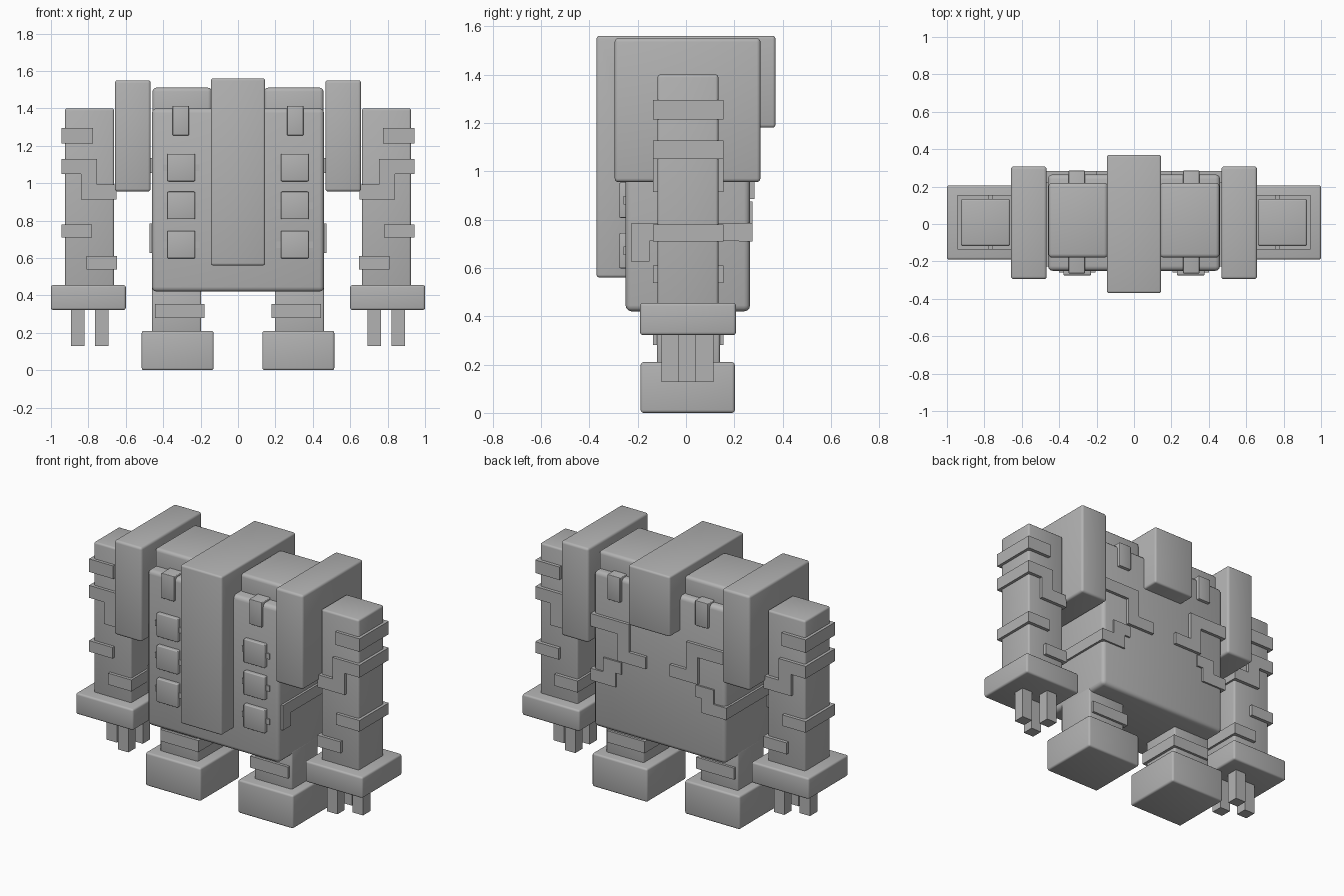
import bpy, bmesh, math
from mathutils import Vector

if "Cube" in bpy.data.objects:
    bpy.data.objects.remove(bpy.data.objects["Cube"])

stone = bpy.data.materials.new("stone_grey")
stone.diffuse_color = (0.45, 0.45, 0.45, 1)
stone.use_nodes = True
stone.node_tree.nodes["Principled BSDF"].inputs["Base Color"].default_value = stone.diffuse_color


def prism(name, pts, axis, lo, hi, bevel=0.0, mirror=True):
    """Extrude a 2D outline along an axis, bevel it, mirror it across x = 0."""
    def place(p, d):
        c = list(p)
        c.insert(axis, d)
        return Vector(c)
    bm = bmesh.new()
    face = bm.faces.new([bm.verts.new(place(p, lo)) for p in pts])
    new = bmesh.ops.extrude_face_region(bm, geom=[face])["geom"]
    for v in new:
        if isinstance(v, bmesh.types.BMVert):
            v.co[axis] = hi
    bmesh.ops.recalc_face_normals(bm, faces=bm.faces)
    if bevel:
        bmesh.ops.bevel(bm, geom=list(bm.edges), offset=bevel, segments=3,
                        profile=0.5, affect='EDGES')
    bmesh.ops.recalc_face_normals(bm, faces=bm.faces)
    me = bpy.data.meshes.new(name)
    bm.to_mesh(me)
    bm.free()
    me.materials.append(stone)
    ob = bpy.data.objects.new(name, me)
    bpy.context.collection.objects.link(ob)
    bpy.ops.object.select_all(action='DESELECT')
    ob.select_set(True)
    bpy.context.view_layer.objects.active = ob
    bpy.ops.object.shade_smooth_by_angle(angle=math.radians(35))
    if mirror:
        m = ob.modifiers.new("mirror", 'MIRROR')
        m.use_mirror_merge = False
    return ob


def box(name, x, y, z, bevel=0.0, mirror=True):
    pts = [(x[0], z[0]), (x[1], z[0]), (x[1], z[1]), (x[0], z[1])]
    return prism(name, pts, 1, y[0], y[1], bevel, mirror)


# Torso and the tall L-shaped head block running over it
box("torso", (-0.46, 0.46), (-0.25, 0.265), (0.42, 1.40), 0.025, False)
prism("head", [(-0.37, 0.56), (-0.20, 0.56), (-0.20, 1.18), (0.37, 1.18),
               (0.37, 1.56), (-0.37, 1.56)], 0, -0.145, 0.145, 0.012, False)
box("upper_shoulder", (0.14, 0.457), (-0.18, 0.22), (1.30, 1.51), 0.02)
box("shoulder_pad", (0.467, 0.658), (-0.295, 0.308), (0.955, 1.55), 0.015)

# Arms, hands and three fingers
box("arm", (0.662, 0.925), (-0.118, 0.134), (0.44, 1.40), 0.012)
box("hand", (0.60, 1.0), (-0.19, 0.207), (0.322, 0.455), 0.012)
for i, (fx, fy) in enumerate([(0.693, -0.102), (0.693, 0.041), (0.822, -0.031)]):
    box(f"finger_{i + 1}", (fx, fx + 0.072), (fy, fy + 0.072), (0.128, 0.34))

# Legs and feet
box("leg", (0.197, 0.46), (-0.12, 0.14), (0.19, 0.45), 0.01)
box("foot", (0.13, 0.515), (-0.188, 0.202), (0.0, 0.21), 0.012)

# Raised bands around the arms and legs
band_y = (-0.137, 0.155)
box("arm_band_top", (0.775, 0.943), band_y, (1.213, 1.295))
prism("arm_band_step", [(0.65, 0.913), (0.84, 0.913), (0.84, 1.05), (0.943, 1.05),
                        (0.943, 1.128), (0.755, 1.128), (0.755, 0.992),
                        (0.65, 0.992)], 1, *band_y)
box("arm_band_middle", (0.78, 0.943), band_y, (0.71, 0.78))
box("arm_band_low", (0.648, 0.81), band_y, (0.538, 0.61))
box("leg_band", (0.18, 0.443), band_y, (0.28, 0.353))

# Square studs on the chest with small side tabs
for i, z in enumerate((0.598, 0.807, 1.01)):
    box(f"chest_stud_{i + 1}", (0.23, 0.377), (-0.275, -0.23), (z, z + 0.147), 0.005)
    box(f"stud_tab_{i + 1}", (0.207, 0.40), (-0.258, -0.23), (z + 0.055, z + 0.09))

# Straps over the top edge of the torso
box("shoulder_strap", (0.262, 0.35), (-0.264, 0.285), (1.255, 1.413), 0.004)

# Stepped markings on the back and sides
prism("back_marking_upper", [(0.085, 0.885), (0.28, 0.885), (0.28, 1.055),
                             (0.474, 1.055), (0.474, 1.135), (0.20, 1.135),
                             (0.20, 0.96), (0.085, 0.96)], 1, 0.22, 0.284)
prism("back_marking_lower", [(0.30, 0.71), (0.473, 0.71), (0.473, 0.785),
                             (0.385, 0.785), (0.385, 0.875), (0.26, 0.875),
                             (0.26, 0.80), (0.30, 0.80)], 1, 0.22, 0.276)
prism("side_marking", [(-0.228, 0.627), (-0.15, 0.627), (-0.15, 0.711),
                       (0.275, 0.711), (0.275, 0.784), (-0.228, 0.784)],
      0, 0.42, 0.474)
